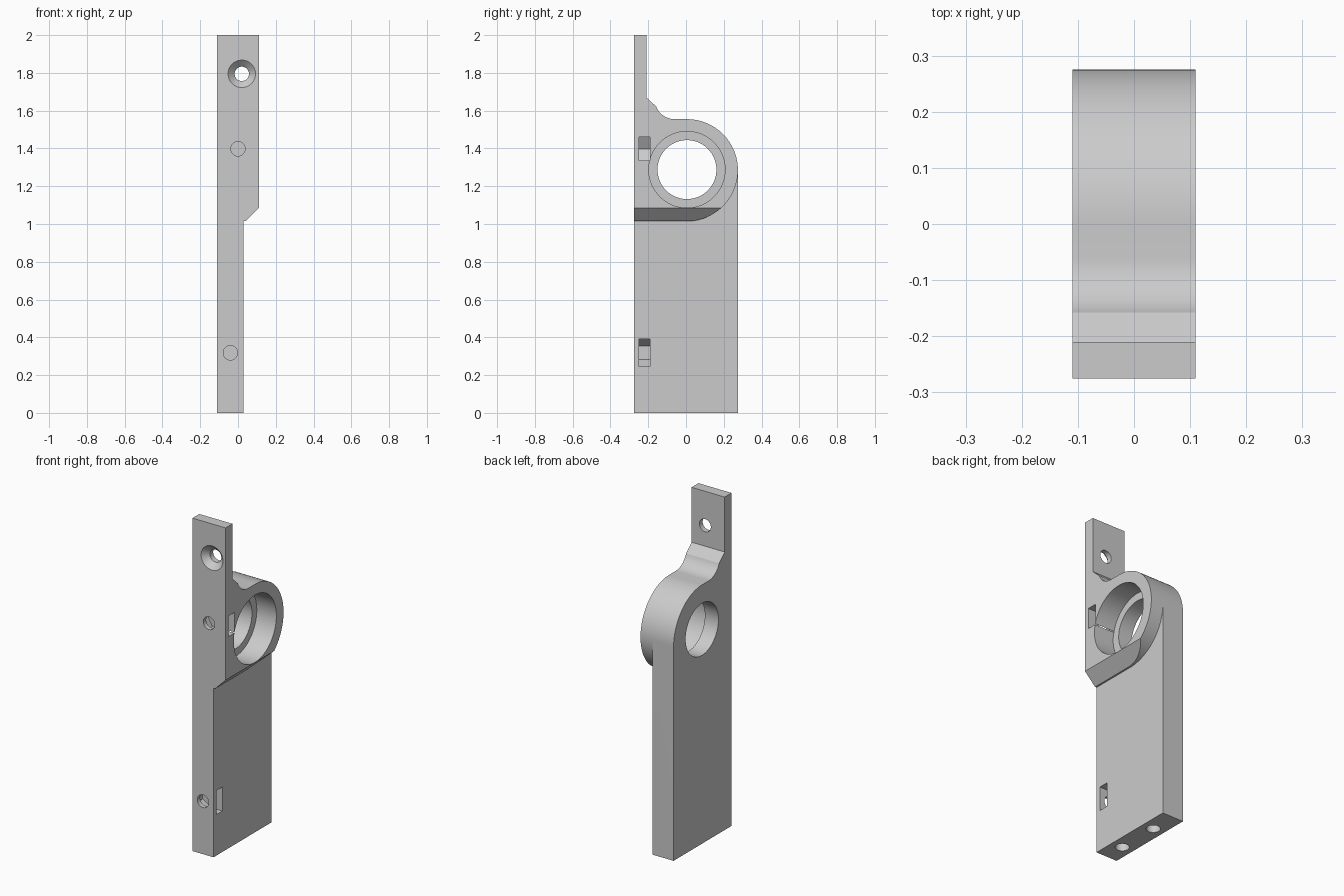
import bpy
import bmesh
from math import sin, cos, pi, radians

cube = bpy.data.objects.get("Cube")
if cube:
    bpy.data.objects.remove(cube, do_unlink=True)

grey = bpy.data.materials.new("plain grey")
grey.diffuse_color = (0.6, 0.6, 0.6, 1)
grey.use_nodes = True
grey.node_tree.nodes["Principled BSDF"].inputs["Base Color"].default_value = (0.6, 0.6, 0.6, 1)


def arc(cu, cv, r, start, end, n):
    """Points on an arc, angles in degrees, both ends included."""
    angles = [radians(start + (end - start) * i / n) for i in range(n + 1)]
    return [(cu + r * cos(a), cv + r * sin(a)) for a in angles]


def prism(name, points, axis, low, high):
    """Extrude a 2D outline along one axis."""
    place = {"x": lambda u, v, w: (w, u, v),
             "y": lambda u, v, w: (u, w, v),
             "z": lambda u, v, w: (u, v, w)}[axis]
    bm = bmesh.new()
    rings = [[bm.verts.new(place(u, v, w)) for u, v in points] for w in (low, high)]
    count = len(points)
    for i in range(count):
        j = (i + 1) % count
        bm.faces.new((rings[0][i], rings[0][j], rings[1][j], rings[1][i]))
    bm.faces.new(rings[0][::-1])
    bm.faces.new(rings[1])
    bmesh.ops.recalc_face_normals(bm, faces=bm.faces)
    mesh = bpy.data.meshes.new(name)
    bm.to_mesh(mesh)
    bm.free()
    mesh.materials.append(grey)
    obj = bpy.data.objects.new(name, mesh)
    bpy.context.collection.objects.link(obj)
    return obj


def drill(name, u, v, r, axis, low, high, n=48):
    return prism(name, arc(u, v, r, 0, 360 - 360 / n, n - 1), axis, low, high)


def combine(target, other, operation):
    """Apply a boolean and discard the helper."""
    other.hide_render = True
    mod = target.modifiers.new(operation, "BOOLEAN")
    mod.operation = operation
    mod.solver = "EXACT"
    mod.object = other
    bpy.ops.object.select_all(action="DESELECT")
    bpy.context.view_layer.objects.active = target
    target.select_set(True)
    bpy.ops.object.modifier_apply(modifier=mod.name)
    bpy.data.objects.remove(other, do_unlink=True)


FRONT, SIDE, STEP = -0.275, 0.11, 0.03   # front plane, half width, lower face
CY, CZ, R = 0.005, 1.285, 0.27           # bearing ring centre and radius

# Shared upper outline: ring top, concave fillet, slope and mounting tab
upper = (arc(CY, CZ, R, 0, 90, 32)
         + arc(-0.06, 1.66, 0.105, 270, 201, 14)
         + [(-0.21, 1.67), (-0.21, 2.0), (FRONT, 2.0)])

# Plate reaching the floor, and the thicker housing beside it
bracket = prism("bearing_bracket", [(FRONT, 0), (0.275, 0)] + upper, "x", -SIDE, STEP)
lower = [(FRONT, CZ - R)] + arc(CY, CZ, R, 270, 360, 32)[:-1]
housing = prism("housing", lower + upper, "x", STEP, SIDE)

# Sloped underside of the housing
wedge = prism("wedge", [(0.13, 1.105), (0.031, 1.006), (0.13, 1.006)], "y", -0.4, 0.4)
combine(housing, wedge, "DIFFERENCE")
combine(bracket, housing, "UNION")

# Bearing seat and shaft hole
cutters = [drill("seat", CY, CZ + 0.003, 0.202, "x", -0.02, 0.2, 96),
           drill("shaft_hole", CY, CZ + 0.003, 0.156, "x", -0.2, 0.05, 96)]

# Screw holes in the front and pilot holes in the base
cutters += [drill("tab_hole", 0.02, 1.795, 0.038, "y", -0.4, -0.1),
            drill("upper_screw", 0, 1.398, 0.038, "y", -0.4, -0.2),
            drill("lower_screw", -0.04, 0.318, 0.038, "y", -0.4, -0.2)]
for y in (-0.145, 0.112):
    cutters.append(drill("base_hole", -0.04, y, 0.038, "z", -0.1, 0.25))

# Countersink on the tab
bpy.ops.mesh.primitive_cone_add(vertices=48, radius1=0.037, radius2=0.083, depth=0.045,
                                location=(0.02, -0.2625, 1.795), rotation=(pi / 2, 0, 0))
countersink = bpy.context.object
countersink.data.materials.append(grey)
cutters.append(countersink)

# Nut slots: half a hexagon at the inner end, open towards the side
HEX = 0.0722
upper_nut = [(0.2, 1.46), (0, 1.46)] + [(-HEX, 1.398)] + [(0, 1.336), (0.2, 1.336)]
upper_nut[1], upper_nut[3] = (-HEX / 2, 1.46), (-HEX / 2, 1.336)
lower_nut = [(0.2, 0.318 + HEX)] + arc(-0.04, 0.318, HEX, 90, 270, 3) + [(0.2, 0.318 - HEX)]
cutters += [prism("upper_nut", upper_nut, "y", -0.248, -0.19),
            prism("lower_nut", lower_nut, "y", -0.248, -0.19)]

for cutter in cutters:
    combine(bracket, cutter, "DIFFERENCE")

# Smooth the round surfaces, keep the machined edges crisp
bpy.ops.object.select_all(action="DESELECT")
bpy.context.view_layer.objects.active = bracket
bracket.select_set(True)
bpy.ops.object.shade_smooth_by_angle(angle=radians(20))
